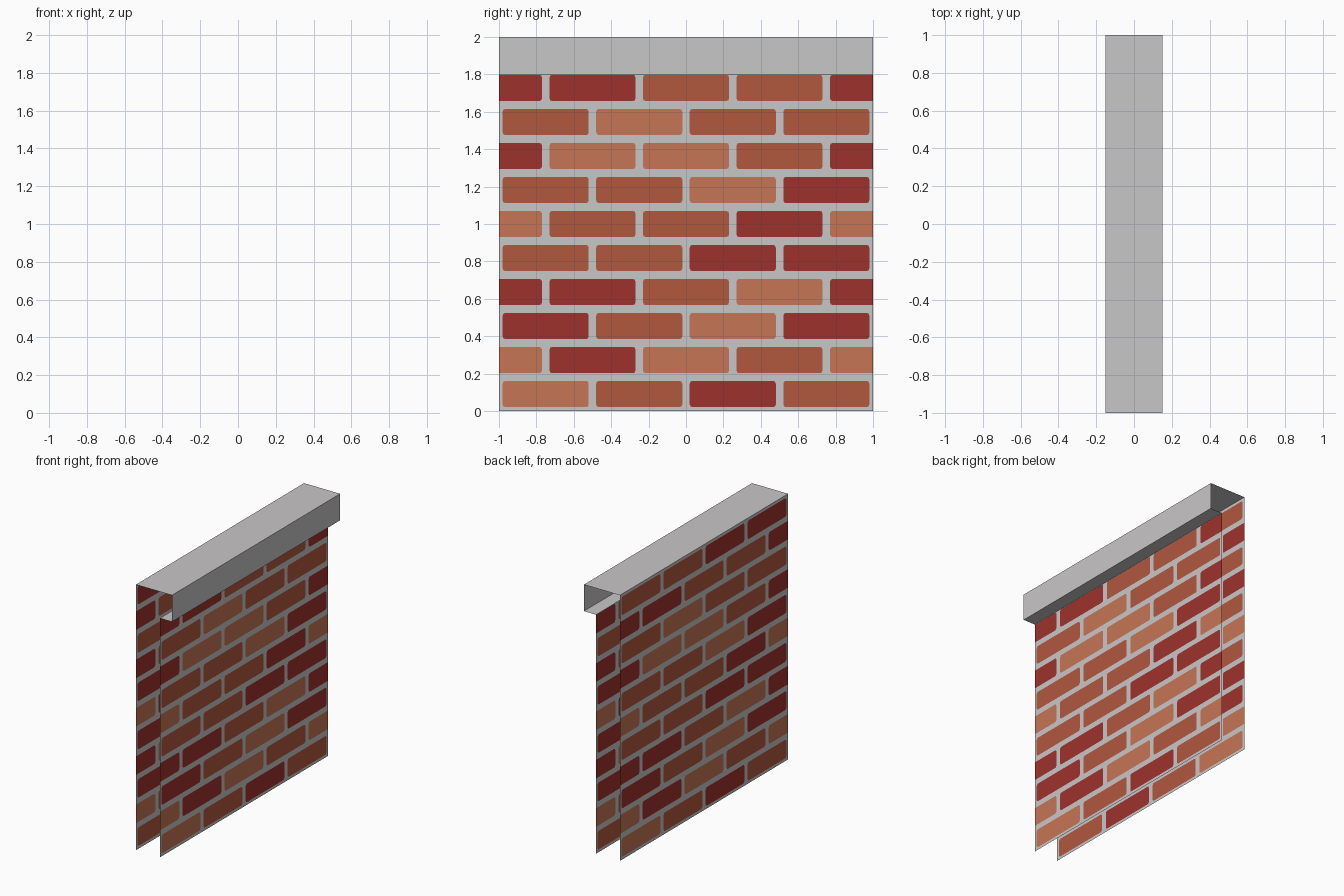
import bpy, bmesh, math

if "Cube" in bpy.data.objects:
    bpy.data.objects.remove(bpy.data.objects["Cube"])


def mat(name, r, g, b):
    m = bpy.data.materials.new(name)
    lin = [((c / 255 + 0.055) / 1.055) ** 2.4 for c in (r, g, b)]
    m.diffuse_color = (*lin, 1)
    m.use_nodes = True
    m.node_tree.nodes["Principled BSDF"].inputs["Base Color"].default_value = m.diffuse_color
    return m


MATS = [mat("mortar_grey", 201, 199, 199), mat("brick_red", 158, 50, 44),
        mat("brick_orange", 178, 88, 63), mat("brick_light", 198, 117, 85)]
KEY = {"R": 1, "O": 2, "L": 3}

# Brick colours per course, bottom to top (five-letter courses start with a half brick)
COURSES = ["LORO", "LRLOL", "ROLR", "RROLR", "OORR", "LOORL",
           "OOLR", "RLLOR", "OLOO", "RROOR", "OORR"]
PITCH = 2 / 11                      # course height
BW, BH, CR = 0.23, 0.07, 0.014      # brick half width, half height, corner radius


def finish(bm, name):
    me = bpy.data.meshes.new(name)
    bm.to_mesh(me)
    bm.free()
    for m in MATS:
        me.materials.append(m)
    ob = bpy.data.objects.new(name, me)
    bpy.context.collection.objects.link(ob)
    return ob


def brick_cell(bm, x, side, cy, cz, colour):
    """One rounded brick face framed by a flat ring of mortar."""
    def vert(u, z):
        return bm.verts.new((x, side * u, z))

    def face(vs, idx):
        f = bm.faces.new(vs)
        f.material_index = idx

    outer, inner = [], []
    for k, (sy, sz) in enumerate(((1, 1), (-1, 1), (-1, -1), (1, -1))):
        outer.append(vert(cy + sy * 0.25, cz + sz * PITCH / 2))
        arc = []
        for j in range(3):
            a = math.pi / 2 * (k + j / 2)
            arc.append(vert(cy + sy * (BW - CR) + CR * math.cos(a),
                            cz + sz * (BH - CR) + CR * math.sin(a)))
        inner.append(arc)
    face([v for arc in inner for v in arc], colour)
    for k in range(4):
        n = (k + 1) % 4
        for j in range(2):
            face([outer[k], inner[k][j + 1], inner[k][j]], 0)
        face([outer[k], outer[n], inner[n][0], inner[k][2]], 0)


def brick_sheet(name, x, side, top):
    bm = bmesh.new()
    for r, row in enumerate(COURSES):
        start = -0.75 if len(row) == 4 else -1.0
        for c, letter in enumerate(row):
            brick_cell(bm, x, side, start + 0.5 * c, (r + 0.5) * PITCH, KEY[letter])
    bmesh.ops.remove_doubles(bm, verts=bm.verts[:], dist=1e-5)
    # Trim the half bricks at the ends and the courses above the top edge
    for co, no in (((0, 1, 0), (0, 1, 0)), ((0, -1, 0), (0, -1, 0)),
                   ((0, 0, top), (0, 0, 1))):
        bmesh.ops.bisect_plane(bm, geom=bm.verts[:] + bm.edges[:] + bm.faces[:],
                               dist=1e-5, plane_co=co, plane_no=no, clear_outer=True)
    # Outward direction of the sheet
    bm.normal_update()
    flip = [f for f in bm.faces if f.normal.x * side < 0]
    if flip:
        bmesh.ops.reverse_faces(bm, faces=flip)
    return finish(bm, name)


# Two brick sheets; the left one is mirrored and reaches the top of the coping
brick_sheet("right_brick_face", 0.05, 1, 1.8)
brick_sheet("left_brick_face", -0.15, -1, 2.0)

# Coping: open-ended folded strip over the wall
bm = bmesh.new()
profile = [(-0.15, 2.0), (0.15, 2.0), (0.15, 1.8), (0.05, 1.8)]
near = [bm.verts.new((x, -1, z)) for x, z in profile]
far = [bm.verts.new((x, 1, z)) for x, z in profile]
for i in range(3):
    bm.faces.new((near[i], near[i + 1], far[i + 1], far[i]))
finish(bm, "coping")
